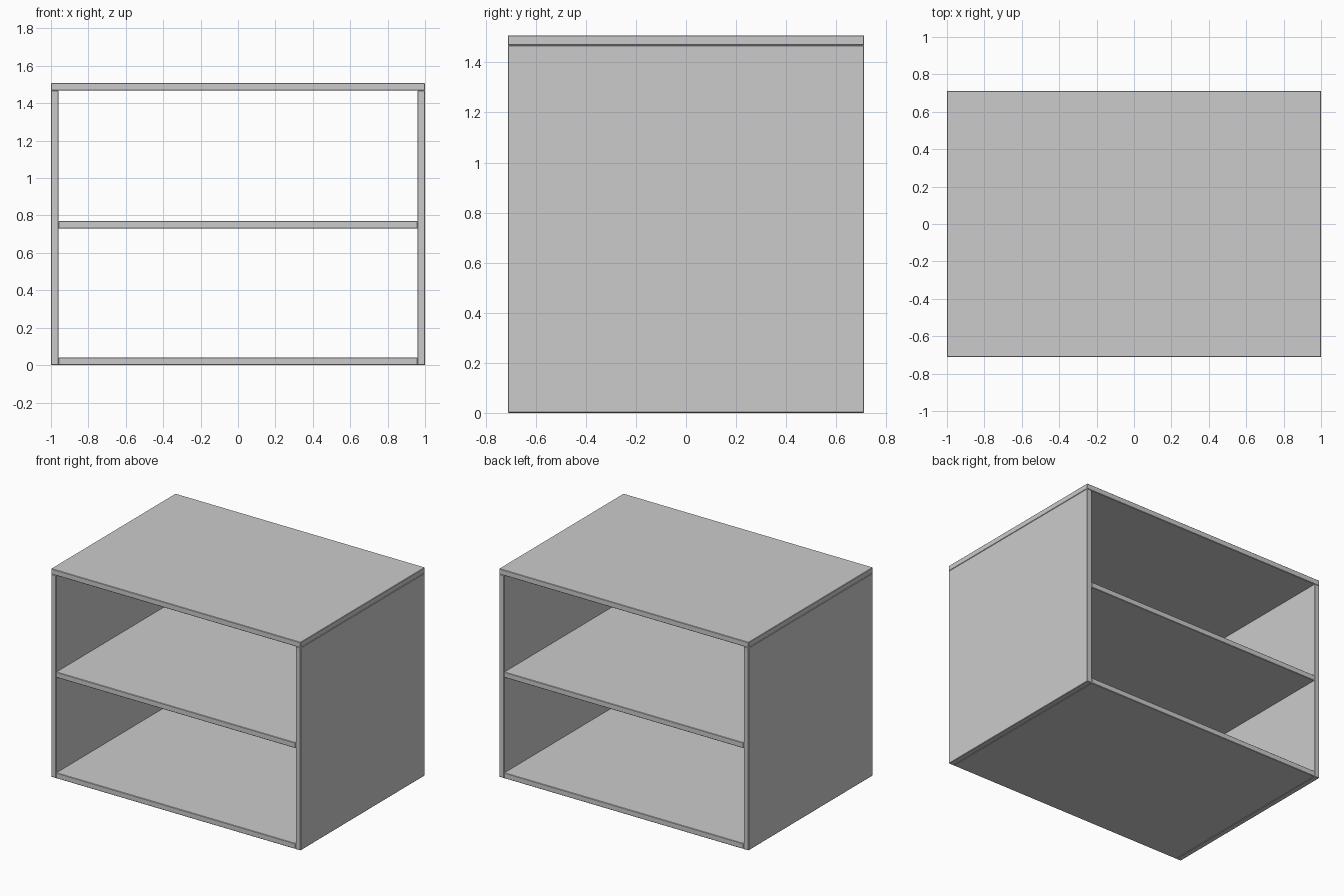
import bpy

if "Cube" in bpy.data.objects:
    bpy.data.objects.remove(bpy.data.objects["Cube"])

DEPTH = 1.424   # full y depth
T = 0.04        # board thickness
H = 1.508       # overall height


def board(name, size, centre):
    """Box board with finely eased edges."""
    bpy.ops.mesh.primitive_cube_add(size=1, location=centre)
    ob = bpy.context.object
    ob.name = name
    ob.scale = size
    bpy.ops.object.transform_apply(location=False, rotation=False, scale=True)
    bevel = ob.modifiers.new("eased_edges", 'BEVEL')
    bevel.width = 0.003
    bevel.segments = 1
    return ob


# Top board resting on the sides
board("top_panel", (2, DEPTH, T), (0, 0, H - T / 2))

# Upright sides
for side, s in (("left", -1), ("right", 1)):
    board(f"{side}_side_panel", (T, DEPTH, H - T), (s * (1 - T / 2), 0, (H - T) / 2))

# Horizontal boards between the sides; front and back stay open
for name, z in (("bottom_panel", T / 2), ("middle_shelf", 0.75)):
    board(name, (2 - 2 * T, DEPTH, T), (0, 0, z))
